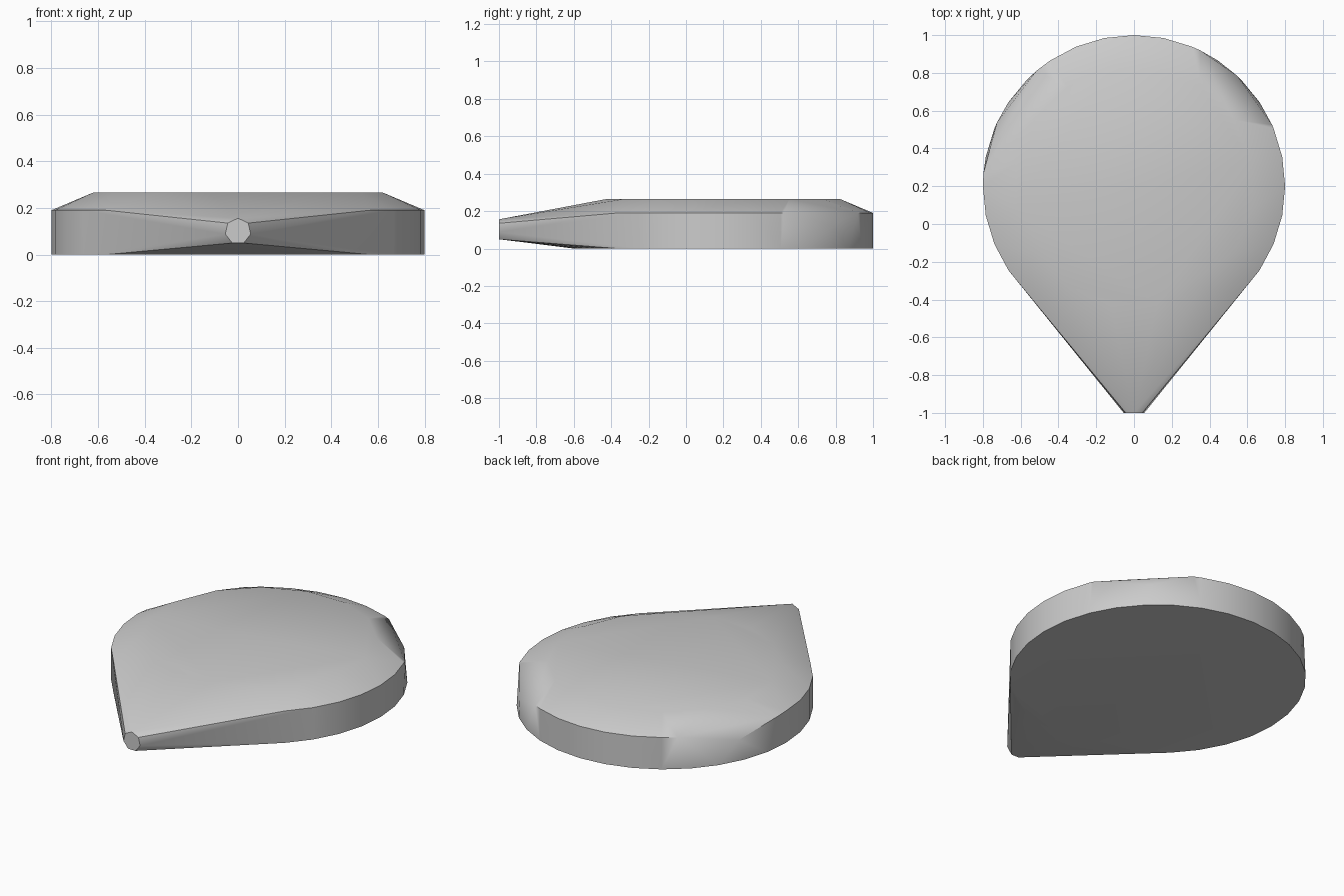
import bpy, bmesh
from math import sin, cos, radians

cube = bpy.data.objects.get("Cube")
if cube:
    bpy.data.objects.remove(cube)

mat = bpy.data.materials.new("plain grey")
mat.use_nodes = True
grey = (0.6, 0.6, 0.6, 1)
mat.diffuse_color = grey
mat.node_tree.nodes["Principled BSDF"].inputs["Base Color"].default_value = grey

bm = bmesh.new()


def disc_point(angle, radius, z):
    a = radians(angle)
    bm.verts.new((radius * cos(a), 0.2 + radius * sin(a), z))


# flat underside and bevelled top of the disc
STEPS = 32
for i in range(STEPS):
    disc_point(i * 360 / STEPS, 0.8, 0)
for i in range(16):
    disc_point((i + 0.5) * 22.5, 0.635, 0.265)

# shoulder rim, interrupted by two chipped spots at the back
chips = ((24, 64), (130, 175))
for i in range(STEPS):
    angle = i * 360 / STEPS
    if not any(lo < angle < hi for lo, hi in chips):
        disc_point(angle, 0.8, 0.19)
for angle, z in ((24, 0.19), (47, 0.125), (64, 0.19), (130, 0.19), (155, 0.125), (175, 0.185)):
    disc_point(angle, 0.8, z)

# seven-sided tip at the front
for i in range(7):
    a = radians(90 + i * 360 / 7)
    bm.verts.new((0.056 * cos(a), -1, 0.1 + 0.056 * sin(a)))

# wrap everything in one tight convex skin
result = bmesh.ops.convex_hull(bm, input=bm.verts[:])
loose = {g for g in result["geom_interior"] + result["geom_unused"]
         if isinstance(g, bmesh.types.BMVert)}
bmesh.ops.delete(bm, geom=list(loose), context='VERTS')
bmesh.ops.dissolve_limit(bm, angle_limit=radians(0.5), verts=bm.verts[:], edges=bm.edges[:])
bmesh.ops.recalc_face_normals(bm, faces=bm.faces[:])

mesh = bpy.data.meshes.new("teardrop_body")
bm.to_mesh(mesh)
bm.free()
mesh.materials.append(mat)
body = bpy.data.objects.new("teardrop_body", mesh)
bpy.context.collection.objects.link(body)
bpy.ops.object.select_all(action='DESELECT')
body.select_set(True)
bpy.context.view_layer.objects.active = body
bpy.ops.object.shade_smooth_by_angle(angle=radians(40))
